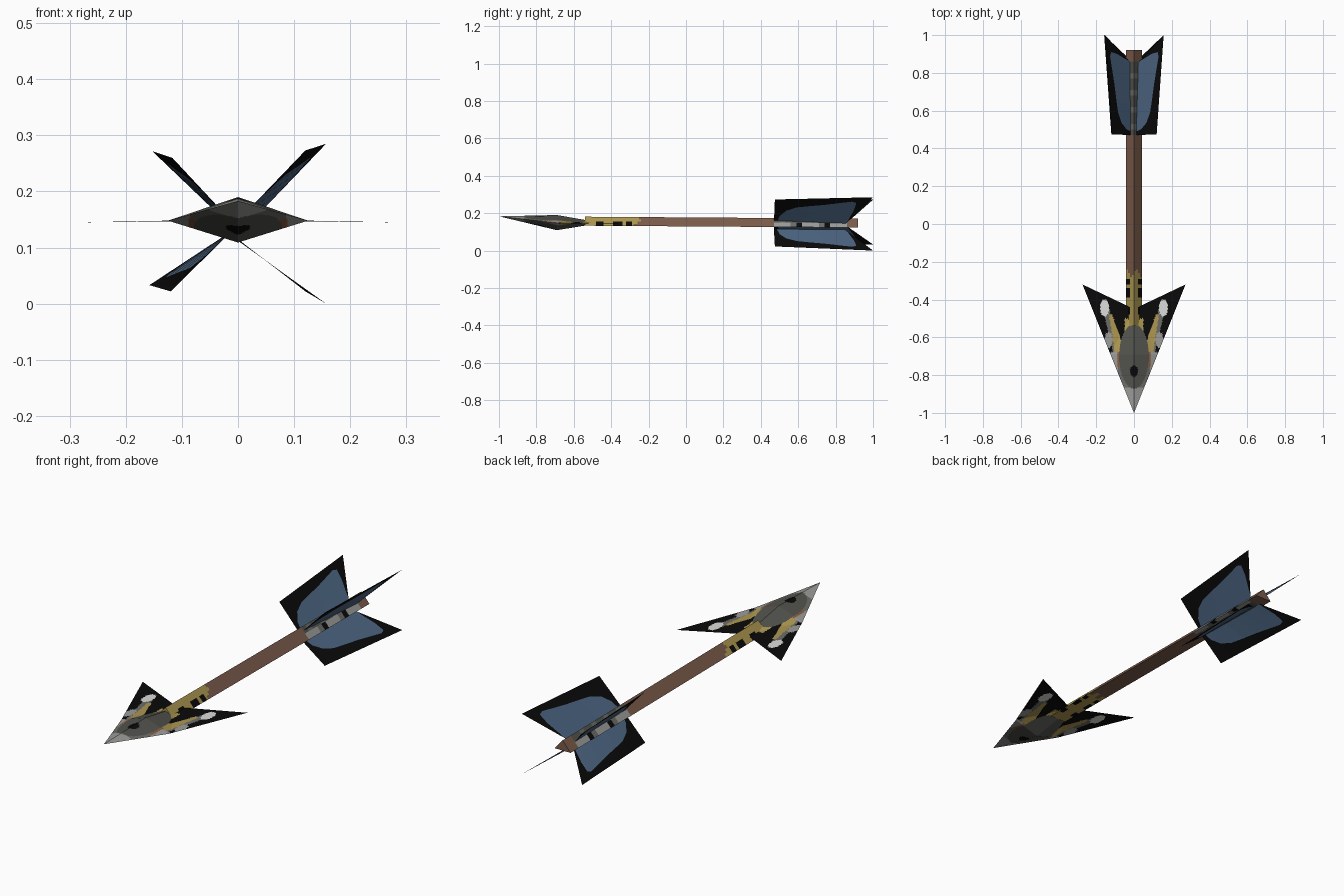
import bpy, bmesh, math
from mathutils import Vector

if "Cube" in bpy.data.objects:
    bpy.data.objects.remove(bpy.data.objects["Cube"])

COLOURS = {
    "brown_wood": (0.20, 0.105, 0.07),
    "black": (0.003, 0.003, 0.003),
    "feather_blue": (0.075, 0.135, 0.23),
    "yellow_binding": (0.42, 0.31, 0.08),
    "light_grey": (0.33, 0.33, 0.32),
    "mid_grey": (0.15, 0.15, 0.14),
    "dark_stone": (0.085, 0.085, 0.075),
    "white": (0.72, 0.72, 0.70),
    "rust_orange": (0.26, 0.11, 0.045),
}
NAMES = list(COLOURS)
MATS = []
for name, rgb in COLOURS.items():
    m = bpy.data.materials.new(name)
    m.diffuse_color = (*rgb, 1)
    m.use_nodes = True
    m.node_tree.nodes["Principled BSDF"].inputs["Base Color"].default_value = m.diffuse_color
    MATS.append(m)


def finish(bm, name, rule=None):
    """Turn a bmesh into a flat shaded object, colouring faces by a rule."""
    if rule:
        for f in bm.faces:
            f.material_index = NAMES.index(rule(f.calc_center_median()))
    me = bpy.data.meshes.new(name)
    bm.to_mesh(me)
    bm.free()
    for m in MATS:
        me.materials.append(m)
    ob = bpy.data.objects.new(name, me)
    bpy.context.collection.objects.link(ob)
    return ob


def ellipse(x, y, cx, cy, rx, ry):
    return ((x - cx) / rx) ** 2 + ((y - cy) / ry) ** 2 < 1


# Arrowhead: faceted blade with swept barbs, painted by position
def head_colour(c):
    x, y = abs(c.x), c.y
    if ellipse(x, y, 0, -0.78, 0.022, 0.03):
        return "black"
    if ellipse(x, y, 0, -0.70, 0.078, 0.17):
        return "dark_stone"
    if 0.05 < x < 0.088 and -0.76 < y < -0.68:
        return "rust_orange"
    if y < -0.68:
        return "light_grey" if ellipse(x, y, 0, -1, 0.2, 0.14) or x > 0.085 else "mid_grey"
    if ellipse(x, y, 0.155, -0.445, 0.024, 0.045):
        return "white"
    if ellipse(x, y, 0.135, -0.615, 0.02, 0.045):
        return "light_grey"
    # diagonal stripes running out to the barbs
    t = (y + 0.68) / 0.25
    d = x - (0.075 + 0.06 * t)
    if t < 0.8 and abs(d) < 0.024 * (1.15 - t):
        return "yellow_binding"
    if t < 0.95 and 0 < d < 0.035:
        return "mid_grey"
    if x < 0.05 and y < -0.5:
        return "yellow_binding"
    return "black"


bm = bmesh.new()
tip = bm.verts.new((0, -1, 0.183))
notch = bm.verts.new((0, -0.45, 0.148))
sides = {s: (bm.verts.new((s * 0.125, -0.69, 0.148)),
             bm.verts.new((s * 0.273, -0.32, 0.145))) for s in (-1, 1)}
for z in (0.19, 0.109):
    ridge = bm.verts.new((0, -0.69, z))
    for s in (-1, 1):
        side, barb = sides[s]
        for tri in ((tip, side, ridge), (ridge, side, notch), (side, barb, notch)):
            if set(tri) == {side, barb, notch} and z < 0.15:
                continue            # the barb is one thin sheet
            bm.faces.new(tri)
bmesh.ops.recalc_face_normals(bm, faces=bm.faces)
bmesh.ops.subdivide_edges(bm, edges=bm.edges[:], cuts=31, use_grid_fill=True)
finish(bm, "arrowhead", head_colour)


# Shaft: three-sided rod, slightly tilted, with binding and fletching wrap
def shaft_colour(c):
    x, y = c.x, c.y
    if y < -0.26 + 0.02 * math.sin(x * 120):
        low = abs(x) > 0.02
        if low and (abs(y + 0.46) < 0.02 or abs(y + 0.365) < 0.025 or abs(y + 0.305) < 0.012):
            return "black"
        return "yellow_binding"
    if 0.47 < y < 0.86:
        k = int((y - 0.47) / 0.03)
        if abs(x) < 0.02:
            return "mid_grey" if k % 3 == 1 else "dark_stone"
        return "black" if k % 5 == 4 else "light_grey" if k % 5 < 3 else "mid_grey"
    return "brown_wood"


bm = bmesh.new()
Y0, Y1, ROWS, PER = -0.54, 0.92, 146, 4
corners = [Vector((-0.042, -0.023)), Vector((0.042, -0.023)), Vector((0, 0.025))]
ring = [corners[i].lerp(corners[(i + 1) % 3], j / PER) for i in range(3) for j in range(PER)]
rings = []
for r in range(ROWS + 1):
    t = r / ROWS
    zc = 0.156 - 0.010 * t
    rings.append([bm.verts.new((p.x, Y0 + (Y1 - Y0) * t, zc + p.y)) for p in ring])
for a, b in zip(rings, rings[1:]):
    for i in range(len(ring)):
        j = (i + 1) % len(ring)
        bm.faces.new((a[i], a[j], b[j], b[i]))
bm.faces.new(rings[0])
bm.faces.new(rings[-1])
bmesh.ops.recalc_face_normals(bm, faces=bm.faces)
finish(bm, "shaft", shaft_colour)


# Fletching: four vanes, each a twisted sheet with a blue panel edged in black
PANEL = [(0, 0), (0.04, 0), (0.07, 0.3), (0.14, 0.52), (0.25, 0.65), (0.4, 0.70),
         (0.55, 0.74), (0.7, 0.80), (0.82, 0.85), (0.88, 0.8), (0.93, 0.55),
         (0.97, 0.25), (1, 0.1)]


def vane(name, front, tail, root_front, root_tail):
    a, b = Vector((root_front[0], 0.47, root_front[1])), Vector((root_tail[0], 0.85, root_tail[1]))
    c, d = Vector((front[0], 0.475, front[1])), Vector((tail[0], 1.0, tail[1]))
    bm = bmesh.new()
    prev = None
    for u, v in PANEL:
        root, edge = a.lerp(b, u), c.lerp(d, u)
        row = [bm.verts.new(root.lerp(edge, k)) for k in (0, max(v, 0.001), 1)]
        if prev:
            for k, mat in enumerate(("feather_blue", "black")):
                f = bm.faces.new((prev[k], row[k], row[k + 1], prev[k + 1]))
                f.material_index = NAMES.index(mat)
        prev = row
    finish(bm, name)


vane("vane_upper_right", (0.12, 0.273), (0.157, 0.285), (0.0, 0.148), (0.018, 0.14))
vane("vane_upper_left", (-0.117, 0.26), (-0.153, 0.272), (-0.005, 0.14), (-0.015, 0.14))
vane("vane_lower_left", (-0.12, 0.022), (-0.158, 0.033), (0.0, 0.14), (0.0, 0.137))
vane("vane_lower_right", (0.12, 0.022), (0.157, 0.0), (0.0, 0.115), (0.0, 0.112))
